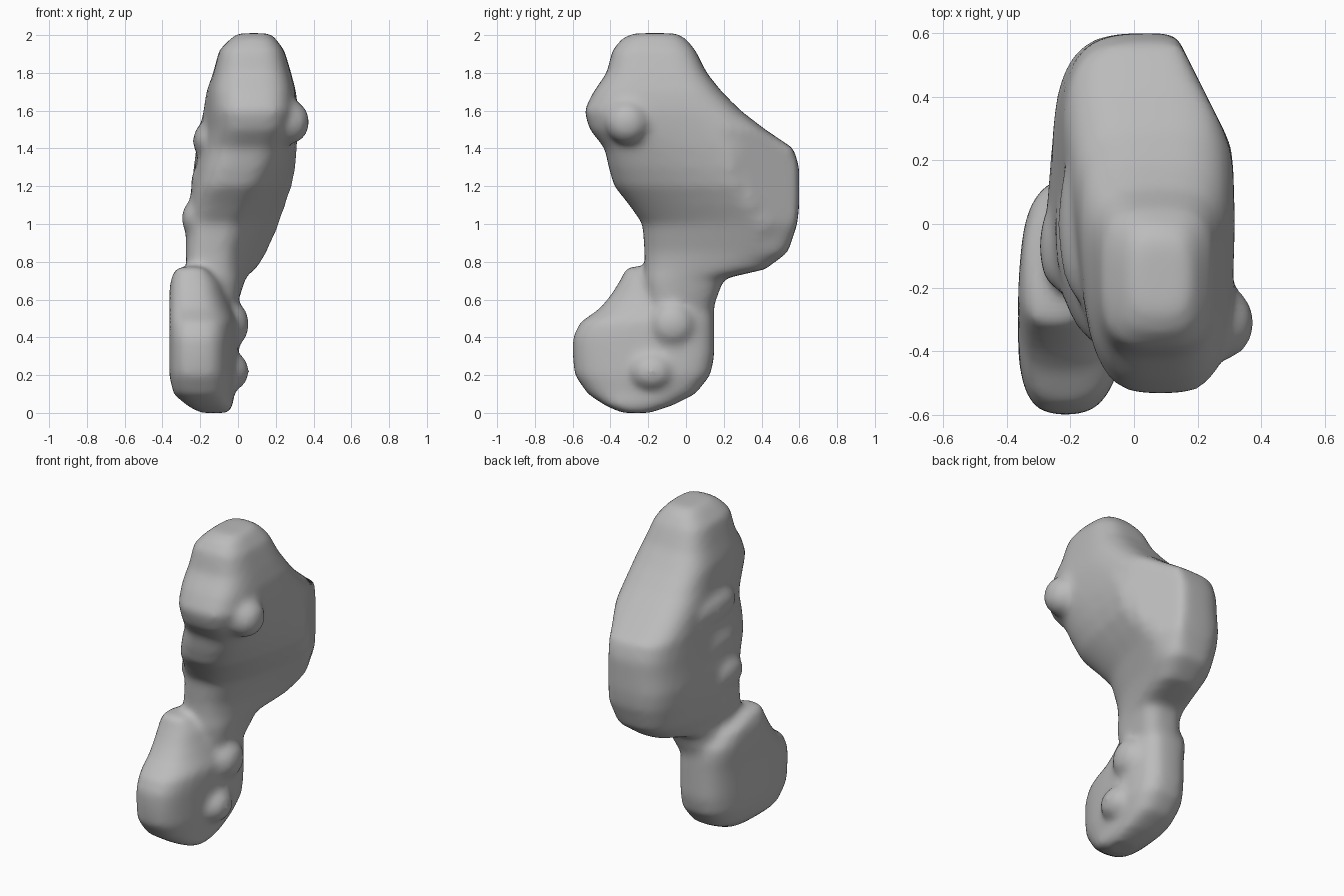
import bpy, bmesh, math

if "Cube" in bpy.data.objects:
    bpy.data.objects.remove(bpy.data.objects["Cube"], do_unlink=True)

SIDES = 48

stone = bpy.data.materials.new("plain grey")
stone.use_nodes = True
grey = (0.5, 0.5, 0.5, 1)
stone.diffuse_color = grey
stone.node_tree.nodes["Principled BSDF"].inputs["Base Color"].default_value = grey


def signed_power(value, power):
    return math.copysign(abs(value) ** power, value)


def mix(pair, blend):
    return pair[0] + (pair[1] - pair[0]) * blend


def ring(bm, sharpness, z, y_range, front, back):
    """Rounded box section whose x range blends from front to back."""
    verts = []
    for i in range(SIDES):
        angle = math.tau * i / SIDES
        u = signed_power(math.cos(angle), 2 / sharpness)
        v = signed_power(math.sin(angle), 2 / sharpness)
        blend = (v + 1) / 2
        left = mix((front[0], back[0]), blend)
        right = mix((front[1], back[1]), blend)
        y = mix(y_range, blend)
        # The back corner on the left flank is bevelled off
        x = min(mix((left, right), (u + 1) / 2), .43 - y / 2)
        verts.append(bm.verts.new((x, y, z)))
    return verts


def loft(bm, sharpness, sections):
    rings = [ring(bm, sharpness, *section) for section in sections]
    for low, high in zip(rings, rings[1:]):
        for i in range(SIDES):
            j = (i + 1) % SIDES
            bm.faces.new((low[i], low[j], high[j], high[i]))
    bm.faces.new(rings[0][::-1])
    bm.faces.new(rings[-1])


def knob(bm, centre, size):
    """Low swelling that melts into the surface."""
    made = bmesh.ops.create_icosphere(bm, subdivisions=3, radius=1)["verts"]
    bmesh.ops.scale(bm, verts=made, vec=size)
    bmesh.ops.translate(bm, verts=made, vec=centre)


bm = bmesh.new()

# Lower lobe: height, y range, x range at front, x range at back
loft(bm, 3, [
    (0, (-.34, -.19), (-.2, -.05), (-.2, -.05)),
    (.04, (-.43, -.07), (-.28, -.03), (-.26, -.02)),
    (.1, (-.52, .05), (-.36, -.05), (-.31, 0)),
    (.2, (-.59, .13), (-.38, -.05), (-.34, .03)),
    (.3, (-.6, .15), (-.38, -.05), (-.34, .03)),
    (.4, (-.6, .15), (-.38, -.05), (-.34, .03)),
    (.48, (-.56, .15), (-.38, -.05), (-.34, .03)),
    (.55, (-.46, .15), (-.38, -.08), (-.34, .02)),
    (.62, (-.4, .14), (-.38, -.1), (-.34, 0)),
    (.7, (-.35, .05), (-.37, -.12), (-.34, -.05)),
    (.76, (-.32, -.14), (-.34, -.16), (-.33, -.16)),
    (.775, (-.3, -.2), (-.3, -.2), (-.3, -.2)),
])

# Neck and upper slab
loft(bm, 3.3, [
    (.45, (-.15, .1), (-.25, -.05), (-.25, -.05)),
    (.6, (-.2, .16), (-.3, 0), (-.25, .01)),
    (.71, (-.22, .2), (-.31, 0), (-.23, .06)),
    (.76, (-.22, .42), (-.31, 0), (-.17, .13)),
    (.85, (-.22, .54), (-.31, .01), (-.2, .2)),
    (1, (-.23, .59), (-.3, .06), (-.23, .28)),
    (1.1, (-.3, .6), (-.27, .12), (-.25, .32)),
    (1.2, (-.38, .6), (-.24, .18), (-.25, .35)),
    (1.3, (-.41, .6), (-.21, .23), (-.25, .35)),
    (1.4, (-.43, .57), (-.17, .27), (-.25, .34)),
    (1.5, (-.51, .42), (-.13, .29), (-.24, .33)),
    (1.6, (-.54, .29), (-.13, .3), (-.21, .33)),
    (1.7, (-.49, .19), (-.13, .29), (-.19, .32)),
    (1.8, (-.42, .11), (-.12, .27), (-.14, .29)),
    (1.92, (-.39, .05), (-.1, .24), (-.1, .25)),
    (1.98, (-.34, .0), (-.04, .2), (-.04, .2)),
    (2.01, (-.28, -.05), (0, .17), (0, .17)),
])

# Swellings on both flanks
for centre, size in [
    ((.27, -.31, 1.54), (.11, .12, .12)),
    ((-.03, -.07, .47), (.09, .12, .12)),
    ((-.03, -.18, .22), (.09, .12, .1)),
    ((-.16, 0, 1.44), (.08, .25, .1)),
    ((-.18, -.02, 1.22), (.07, .22, .09)),
    ((-.24, -.07, 1.03), (.06, .14, .09)),
]:
    knob(bm, centre, size)

mesh = bpy.data.meshes.new("rough_form")
bmesh.ops.recalc_face_normals(bm, faces=bm.faces)
bm.to_mesh(mesh)
bm.free()
mesh.materials.append(stone)
form = bpy.data.objects.new("blobby_form", mesh)
bpy.context.collection.objects.link(form)

# Fuse the masses into one soft skin
fuse = form.modifiers.new("fuse", "REMESH")
fuse.mode = "VOXEL"
fuse.voxel_size = 0.02
fuse.use_smooth_shade = True
soften = form.modifiers.new("soften", "SMOOTH")
soften.factor = 0.5
soften.iterations = 14
